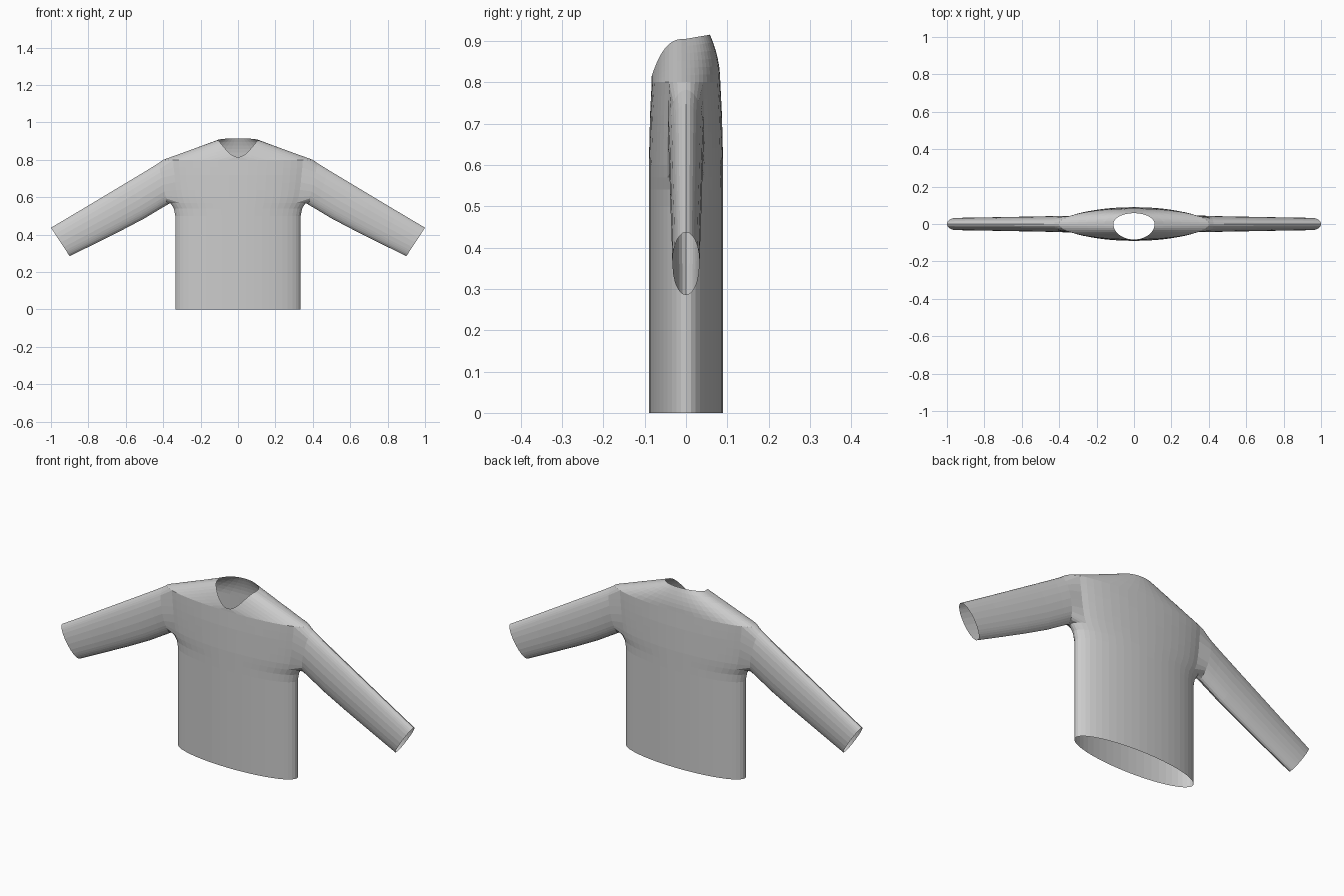
import bpy, bmesh
from math import sin, cos, atan2, pi, hypot

cube = bpy.data.objects.get("Cube")
if cube:
    bpy.data.objects.remove(cube, do_unlink=True)

SIDES = 48
ARM = 4              # columns either side of the armhole centre
SHOULDER_Z, ARMPIT_Z = 0.80, 0.57
angles = [2 * pi * i / SIDES for i in range(SIDES)]

# Torso rings: height, half width, half depth
body = [(0, .335, .09), (.5, .335, .09), (.54, .343, .09), (ARMPIT_Z, .362, .09),
        (.60, .374, .09), (.64, .382, .089), (.68, .388, .088), (.72, .392, .087),
        (.76, .397, .085), (SHOULDER_Z, .40, .083)]

# Sleeve rings: top x, top z, bottom x, bottom z, half depth
sleeve = [(.425, .782, .378, .560, .044), (.48, .748, .42, .535, .042),
          (.58, .688, .50, .487, .040), (.72, .604, .62, .424, .038),
          (.86, .520, .76, .354, .035), (1.0, .437, .90, .285, .033)]


def neck_point(a):
    """Neckline: scooped in front, slightly raised behind."""
    s = sin(a)
    if s < 0:
        return .11 * cos(a), .083 * s, .905 - .09 * abs(s) ** 2.8
    return .11 * cos(a), .058 * s, .905 + .01 * s


def shoulder_ring(t):
    """Blend from the chest ring to the neckline."""
    ring = []
    z0, w, d = body[-1]
    for a in angles:
        nx, ny, nz = neck_point(a)
        x, y = w * cos(a), d * sin(a)
        ring.append((x + (nx - x) * t, y + (ny - y) * t * t, z0 + (nz - z0) * t))
    return ring


def skin(bm, low, high):
    n = len(low)
    for i in range(n):
        j = (i + 1) % n
        bm.faces.new((low[i], low[j], high[j], high[i]))


bm = bmesh.new()

# Torso and yoke
rings = [[(w * cos(a), d * sin(a), z) for a in angles] for z, w, d in body]
rings += [shoulder_ring(k / 6) for k in range(1, 7)]
grid = [[bm.verts.new(p) for p in ring] for ring in rings]
for low, high in zip(grid, grid[1:]):
    skin(bm, low, high)

# Armholes and sleeves
first = [b[0] for b in body].index(ARMPIT_Z)
last = len(body) - 1
mid_z = (ARMPIT_Z + SHOULDER_Z) / 2
half_z = (SHOULDER_Z - ARMPIT_Z) / 2
for side, centre in ((1, 0), (-1, SIDES // 2)):
    cols = [(centre + k) % SIDES for k in range(-ARM, ARM + 1)]
    hole = [grid[first][c] for c in cols]
    hole += [grid[r][cols[-1]] for r in range(first + 1, last + 1)]
    hole += [grid[last][c] for c in reversed(cols[:-1])]
    hole += [grid[r][cols[0]] for r in range(last - 1, first, -1)]
    inside = set()
    for r in range(first, last):
        for c, d in zip(cols, cols[1:]):
            corner = {grid[r][c], grid[r + 1][d]}
            inside.update(f for f in grid[r][c].link_faces if corner <= set(f.verts))
    bmesh.ops.delete(bm, geom=list(inside), context='FACES_ONLY')

    turn = [atan2(v.co.y / .044, (v.co.z - mid_z) / half_z) for v in hole]
    previous = hole
    for tx, tz, bx, bz, depth in sleeve:
        ring = []
        for a in turn:
            m = cos(a) / 2
            ring.append(bm.verts.new((side * ((tx + bx) / 2 + (tx - bx) * m),
                                      depth * sin(a),
                                      (tz + bz) / 2 + (tz - bz) * m)))
        skin(bm, previous, ring)
        previous = ring

# Drop vertices left inside the armholes
bmesh.ops.delete(bm, geom=[v for v in bm.verts if not v.link_faces], context='VERTS')
bmesh.ops.recalc_face_normals(bm, faces=bm.faces)
# Make sure the chest faces forward
chest = min(bm.faces, key=lambda f: f.calc_center_median().y)
if chest.normal.y > 0:
    bmesh.ops.reverse_faces(bm, faces=bm.faces)

mesh = bpy.data.meshes.new("sweater")
bm.to_mesh(mesh)
bm.free()
sweater = bpy.data.objects.new("sweater", mesh)
bpy.context.collection.objects.link(sweater)

# Plain grey cloth
cloth = bpy.data.materials.new("grey cloth")
cloth.use_nodes = True
grey = (.6, .6, .6, 1)
cloth.diffuse_color = grey
cloth.node_tree.nodes["Principled BSDF"].inputs["Base Color"].default_value = grey
mesh.materials.append(cloth)
